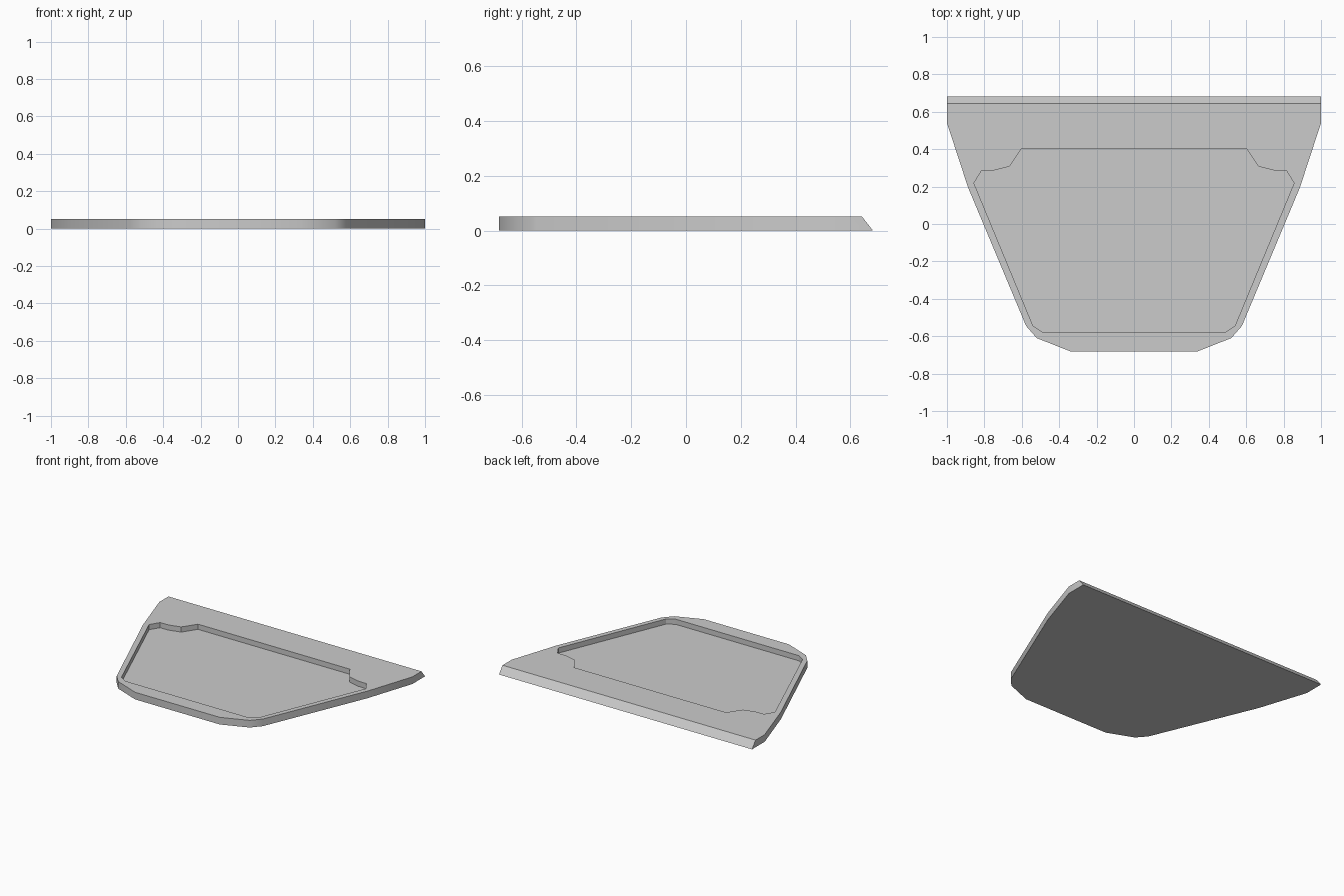
import bpy, bmesh
from math import radians

if "Cube" in bpy.data.objects:
    bpy.data.objects.remove(bpy.data.objects["Cube"])

HEIGHT = 0.051
FLOOR = 0.014

# Right-hand halves of the two profiles, back to front
PLATE = [(1.0, 0.683), (1.0, 0.54), (0.887, 0.195), (0.577, -0.545),
         (0.52, -0.61), (0.335, -0.683)]
POCKET = [(0.60, 0.405), (0.665, 0.308), (0.75, 0.286), (0.815, 0.285),
          (0.856, 0.219), (0.54, -0.544), (0.488, -0.578)]


def prism(name, half, z0, z1):
    """Mirror a half profile across x = 0 and extrude it from z0 to z1."""
    outline = half + [(-x, y) for x, y in reversed(half)]
    bm = bmesh.new()
    base = bm.faces.new([bm.verts.new((x, y, z0)) for x, y in outline])
    ext = bmesh.ops.extrude_face_region(bm, geom=[base], use_keep_orig=True)
    for v in ext["geom"]:
        if isinstance(v, bmesh.types.BMVert):
            v.co.z = z1
    bmesh.ops.recalc_face_normals(bm, faces=bm.faces)
    mesh = bpy.data.meshes.new(name)
    bm.to_mesh(mesh)
    bm.free()
    ob = bpy.data.objects.new(name, mesh)
    bpy.context.collection.objects.link(ob)
    return ob


# Plate with its top back edge pulled forward into a slope
plate = prism("tray_plate", PLATE, 0, HEIGHT)
for v in plate.data.vertices:
    if v.co.z > 0.01 and v.co.y > 0.6:
        v.co.y = 0.643

# Shallow pocket cut into the top
cutter = prism("pocket_cutter", POCKET, FLOOR, HEIGHT + 0.1)
cutter.hide_render = True
cut = plate.modifiers.new("pocket", "BOOLEAN")
cut.operation = "DIFFERENCE"
cut.solver = "EXACT"
cut.object = cutter

bpy.ops.object.select_all(action="DESELECT")
plate.select_set(True)
bpy.context.view_layer.objects.active = plate
bpy.ops.object.modifier_apply(modifier=cut.name)
bpy.data.objects.remove(cutter)

# Soft shading around the front corners only
bpy.ops.object.shade_smooth_by_angle(angle=radians(30))
